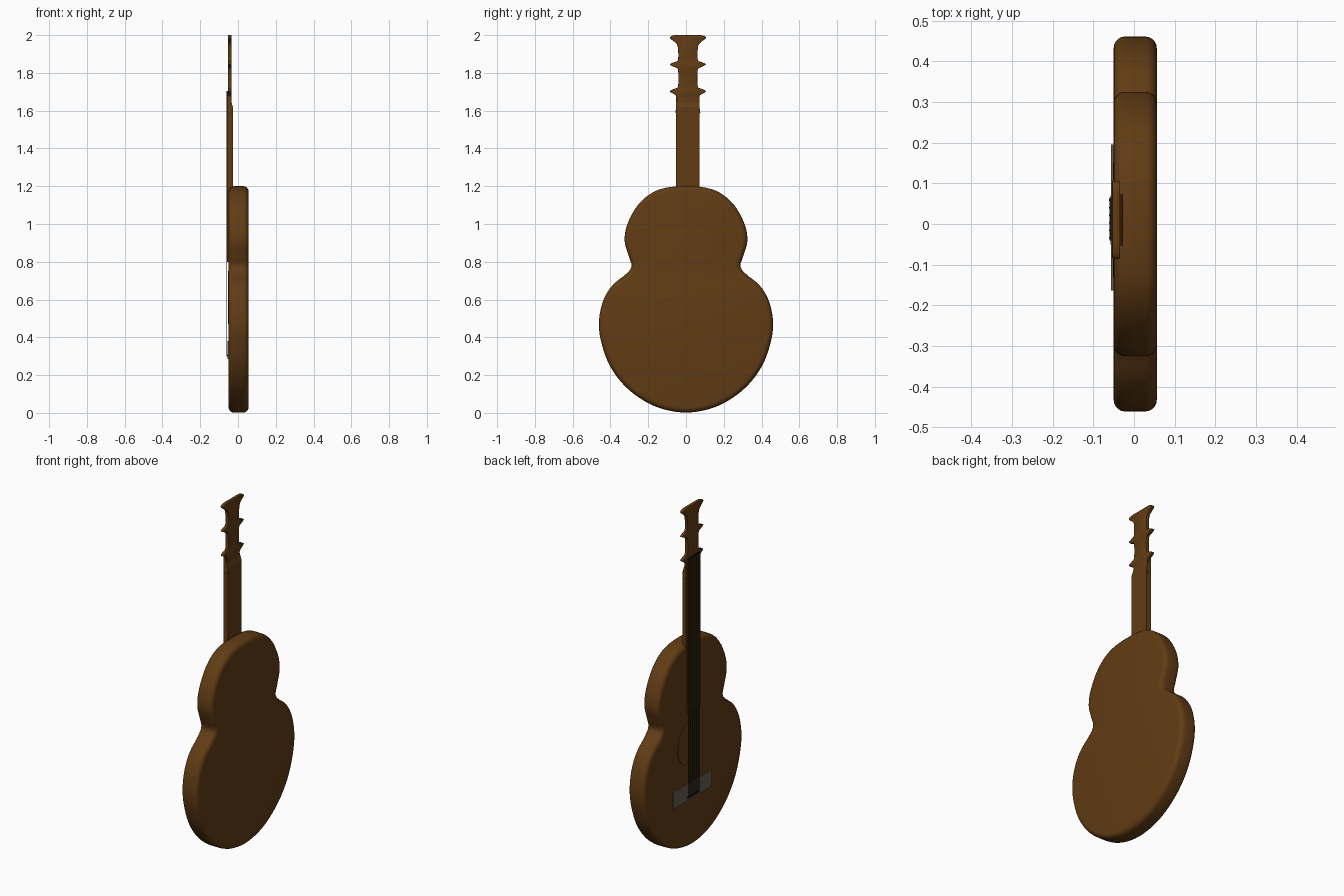
import bpy, bmesh, math
from mathutils import Vector

if "Cube" in bpy.data.objects:
    bpy.data.objects.remove(bpy.data.objects["Cube"])


def material(name, color):
    m = bpy.data.materials.new(name)
    m.diffuse_color = (*color, 1)
    m.use_nodes = True
    m.node_tree.nodes["Principled BSDF"].inputs["Base Color"].default_value = m.diffuse_color
    return m


wood = material("brown_wood", (0.12, 0.045, 0.007))
dark = material("dark_string", (0.01, 0.008, 0.006))
tan = material("grey_bridge", (0.14, 0.11, 0.08))


def smooth_loop(half, steps, center=0.0):
    """Mirror a half profile about y = center and round it with a spline."""
    pts = [Vector(p) for p in half]
    pts += [Vector((-p[0], p[1])) for p in reversed(half) if p[0] > 1e-4]
    n, out = len(pts), []
    for i in range(n):
        a, b, c, d = (pts[(i + k) % n] for k in (-1, 0, 1, 2))
        for s in range(steps):
            t = s / steps
            p = 0.5 * (2 * b + (c - a) * t + (2 * a - 5 * b + 4 * c - d) * t ** 2
                       + (3 * b - a - 3 * c + d) * t ** 3)
            out.append((p.x + center, p.y))
    return out


def slab(name, loop, x0, x1, mat, bevel=0.0, segments=5):
    """Extrude a y-z outline along x and round its rims."""
    bm = bmesh.new()
    face = bm.faces.new([bm.verts.new((x0, y, z)) for y, z in loop])
    ext = bmesh.ops.extrude_face_region(bm, geom=[face])
    bmesh.ops.translate(bm, vec=(x1 - x0, 0, 0),
                        verts=[v for v in ext["geom"] if isinstance(v, bmesh.types.BMVert)])
    if bevel:
        rims = [e for e in bm.edges if abs(e.verts[0].co.x - e.verts[1].co.x) < 1e-6]
        bmesh.ops.bevel(bm, geom=rims, offset=bevel, segments=segments,
                        profile=0.5, affect='EDGES', clamp_overlap=True)
    bmesh.ops.recalc_face_normals(bm, faces=bm.faces)
    mesh = bpy.data.meshes.new(name)
    bm.to_mesh(mesh)
    bm.free()
    ob = bpy.data.objects.new(name, mesh)
    bpy.context.collection.objects.link(ob)
    mesh.materials.append(mat)
    bpy.ops.object.select_all(action='DESELECT')
    ob.select_set(True)
    bpy.context.view_layer.objects.active = ob
    bpy.ops.object.shade_smooth_by_angle(angle=math.radians(35))
    return ob


def rect(y0, y1, z0, z1):
    return [(y0, z0), (y1, z0), (y1, z1), (y0, z1)]


# Body: two bouts with a waist
body_half = [(0, 1.20), (0.10, 1.193), (0.18, 1.165), (0.255, 1.10), (0.31, 1.0),
             (0.325, 0.91), (0.303, 0.83), (0.288, 0.775), (0.32, 0.733), (0.39, 0.675),
             (0.44, 0.59), (0.461, 0.475), (0.445, 0.36), (0.395, 0.235), (0.30, 0.12),
             (0.16, 0.033), (0, 0.002)]
slab("body", smooth_loop(body_half, 5), -0.05, 0.056, wood, 0.028)

# Neck, thinned toward the headstock at its back
C = 0.01
neck = slab("neck", rect(-0.053, 0.072, 0.82, 1.70), -0.052, -0.027, wood)
for v in neck.data.vertices:
    if v.co.z > 1.5 and v.co.x > -0.04:
        v.co.z = 1.62
# Headstock with flared top and peg bumps
head_half = [(0.0, 2.0), (0.075, 1.999), (0.096, 1.985), (0.072, 1.965), (0.054, 1.94),
             (0.052, 1.87), (0.07, 1.858), (0.096, 1.845), (0.07, 1.83), (0.052, 1.815),
             (0.052, 1.73), (0.07, 1.717), (0.096, 1.703), (0.07, 1.685), (0.056, 1.67),
             (0.061, 1.62), (0.061, 1.58), (0.0, 1.58)]
slab("headstock", smooth_loop(head_half, 3, C), -0.054, -0.034, wood, 0.003, 2)

# Fretboard, sound hole disc, bridge and saddle
slab("fretboard", rect(-0.05, 0.07, 0.80, 1.70), -0.0575, -0.05, wood)
hole = [(C + 0.14 * math.cos(a), 0.61 + 0.14 * math.sin(a))
        for a in (i * math.tau / 48 for i in range(48))]
slab("sound_hole", hole, -0.052, -0.045, wood)
slab("bridge", rect(-0.163, 0.195, 0.285, 0.38), -0.056, -0.045, tan)
slab("saddle", rect(-0.04, 0.065, 0.298, 0.31), -0.060, -0.05, dark)
slab("nut", rect(-0.04, 0.065, 1.695, 1.705), -0.060, -0.05, dark)

# Six strings
for i in range(6):
    y = -0.034 + i * 0.0186
    slab(f"string_{i + 1}", rect(y - 0.002, y + 0.002, 0.30, 1.70), -0.061, -0.058, dark)
